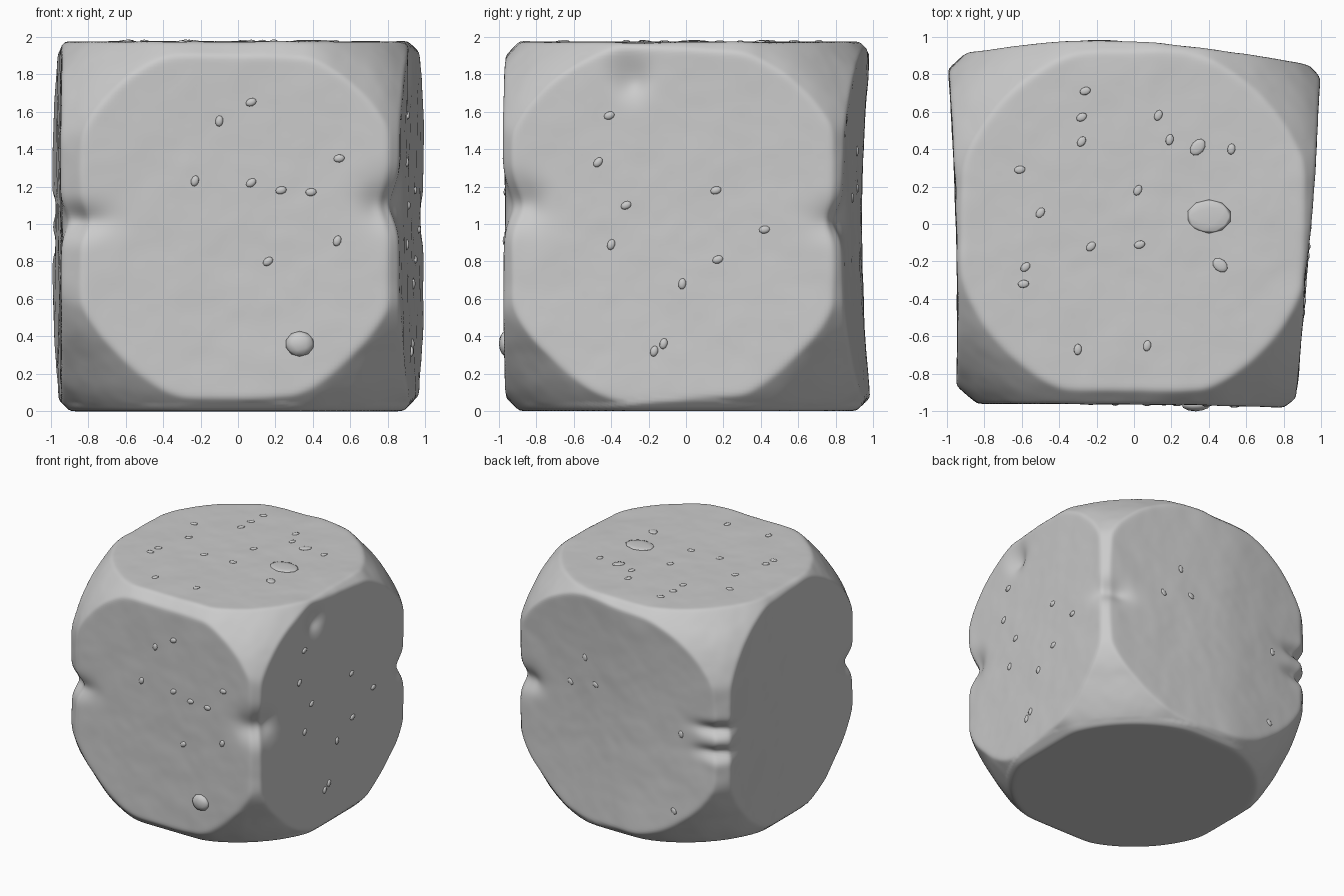
import bpy, bmesh, math, random
from mathutils import Vector, noise

if "Cube" in bpy.data.objects:
    bpy.data.objects.remove(bpy.data.objects["Cube"])

random.seed(4)
C = Vector((0, 0, 1))

# Dents worn into the edges: centre, spread (x, y, z), depth
DENTS = [((-.90, -.93, .03), (.18, .16, .085), .075),
         ((.83, -.92, .12), (.14, .14, .12), .085),
         ((.93, -.30, .82), (.15, .10, .11), .07),
         ((.93, .87, .03), (.16, .16, .09), .075),
         ((-.92, .90, .10), (.16, .16, .055), .07),
         ((-.92, .90, -.10), (.16, .16, .055), .06)]

# Distance of each uneven face from the centre
FACES = [
    (0, 1, lambda p: .932 + .075 * p.y + .016 * p.z ** 2),
    (0, -1, lambda p: .95 + .028 * p.y + .028 * p.y ** 2),
    (1, -1, lambda p: .955 + .012 * p.x + .02 * p.x ** 2 + .01 * p.z ** 2),
    (1, 1, lambda p: .985 - .022 * p.x - .088 * math.sqrt((p.x + .15) ** 2 + .04)
        + .05 * (p.z ** 2 - .6))]
FACES += [(2, 1, lambda p: .984), (2, -1, lambda p: .99)]

# Worn edges: outward direction, distance from the centre
BEVELS = [(Vector(n).normalized(), h) for n, h in [
    ((.60, -.80, 0), 1.262), ((-.65, -.76, 0), 1.272),
    ((.75, .66, 0), 1.262), ((-.70, .714, 0), 1.282),
    ((0, -1, 1), 1.322), ((1, 0, 1), 1.335), ((-1, 0, 1), 1.345),
    ((0, 1, 1), 1.35), ((0, -1, -1), 1.33), ((1, 0, -1), 1.325),
    ((-1, 0, -1), 1.335), ((0, 1, -1), 1.345)]]


def step(a, b, x):
    t = min(1, max(0, (x - a) / (b - a)))
    return t * t * (3 - 2 * t)


def surface(d):
    """Point on the worn block in direction d, relative to its centre."""
    d = d.normalized()
    r = 1.0 / max(abs(c) for c in d)
    fixed = [1.338 + .036 * step(0, .6, d.z) + .026 * step(.5, .72, -d.z)]
    fixed += [h / n.dot(d) for n, h in BEVELS if n.dot(d) > .6]
    for _ in range(3):
        p = d * r
        dists = fixed[:]
        for axis, sign, height in FACES:
            k = d[axis] * sign
            if k > .4:
                dists.append(height(p) / k)
        m = min(dists)
        r = m - .007 * math.log(sum(math.exp((m - v) / .007) for v in dists))
    p = d * r
    for c, s, depth in DENTS:
        e = sum(((p[i] - c[i]) / s[i]) ** 2 for i in range(3))
        if e < 12:
            r -= depth * math.exp(-e)
    if d.z > -.7:
        edge = sorted(abs(c) for c in p)[1]
        amp = .004 + .02 * max(0, edge - .65)
        r += amp * noise.noise(p * 4.5) + .0015 * noise.noise(p * 11)
    return d * r


# Worn stone block
bm = bmesh.new()
bmesh.ops.create_cube(bm, size=2)
bmesh.ops.subdivide_edges(bm, edges=bm.edges[:], cuts=100, use_grid_fill=True)
for v in bm.verts:
    v.co = surface(v.co) + C
me = bpy.data.meshes.new("stone_block")
bm.to_mesh(me)
bm.free()
for f in me.polygons:
    f.use_smooth = True
block = bpy.data.objects.new("stone_block", me)
bpy.context.collection.objects.link(block)
low = min(v.co.z for v in me.vertices)
block.location.z = -low


def grains(name, axis, sign, spots, depth=.013):
    """Small flattened grains on one face: (u, v, half length, half width, angle)."""
    u_ax, v_ax = [i for i in range(3) if i != axis]
    bm = bmesh.new()
    for u, v, a, b, ang in spots:
        d = Vector((0, 0, 0))
        d[axis], d[u_ax], d[v_ax] = sign * .965, u, v
        for _ in range(3):      # slide onto the surface above (u, v)
            c = surface(d)
            d = c.copy()
            d[u_ax], d[v_ax] = u, v
        ca, sa = math.cos(math.radians(ang)), math.sin(math.radians(ang))
        for w in bmesh.ops.create_icosphere(bm, subdivisions=2, radius=1)["verts"]:
            x, y, z = w.co.x * a, w.co.y * b, w.co.z * depth
            q = c.copy()
            q[u_ax] += x * ca - y * sa
            q[v_ax] += x * sa + y * ca
            q[axis] += z
            w.co = q + C
    bmesh.ops.recalc_face_normals(bm, faces=bm.faces[:])
    me = bpy.data.meshes.new(name)
    bm.to_mesh(me)
    bm.free()
    for f in me.polygons:
        f.use_smooth = True
    ob = bpy.data.objects.new(name, me)
    ob.location.z = -low
    bpy.context.collection.objects.link(ob)


def place(pts, off=0):
    return [(u, v - off, .03, .021, random.uniform(0, 90)) for u, v in pts]


# Grains on each face, positions in face coordinates
grains("front_grains", 1, -1, place([
    (.07, 1.66), (.54, 1.36), (.07, 1.23), (.23, 1.19), (.39, 1.18), (.16, .81),
    (-.10, 1.56), (-.23, 1.24), (.53, .92)], 1))
grains("right_grains", 0, 1, place([
    (-.41, 1.59), (-.47, 1.34), (-.32, 1.11), (.16, 1.19), (.42, .98), (.17, .82),
    (-.02, .69), (-.12, .37), (-.17, .33), (-.40, .9)], 1))
grains("top_grains", 2, 1, place([
    (-.26, .71), (-.28, .57), (-.28, .44), (.13, .58), (.19, .45), (.52, .4),
    (-.61, .29), (-.5, .06), (.02, .18), (-.23, -.12), (.03, -.11), (-.58, -.23),
    (-.59, -.32), (-.3, -.67), (.07, -.65)])
    + [(.34, .41, .05, .035, 50), (.46, -.22, .045, .033, -40)], .009)
grains("back_grains", 1, 1, place([
    (.45, 1.15), (.2, 1.2), (.3, 1.4), (-.55, .35), (-.6, 1.0)], 1), .009)

# Larger pebbles set in the front and the top
grains("front_pebble", 1, -1, [(.33, -.63, .077, .068, 0)], .035)
grains("top_pebble", 2, 1, [(.40, .04, .12, .09, 0)], .009)
